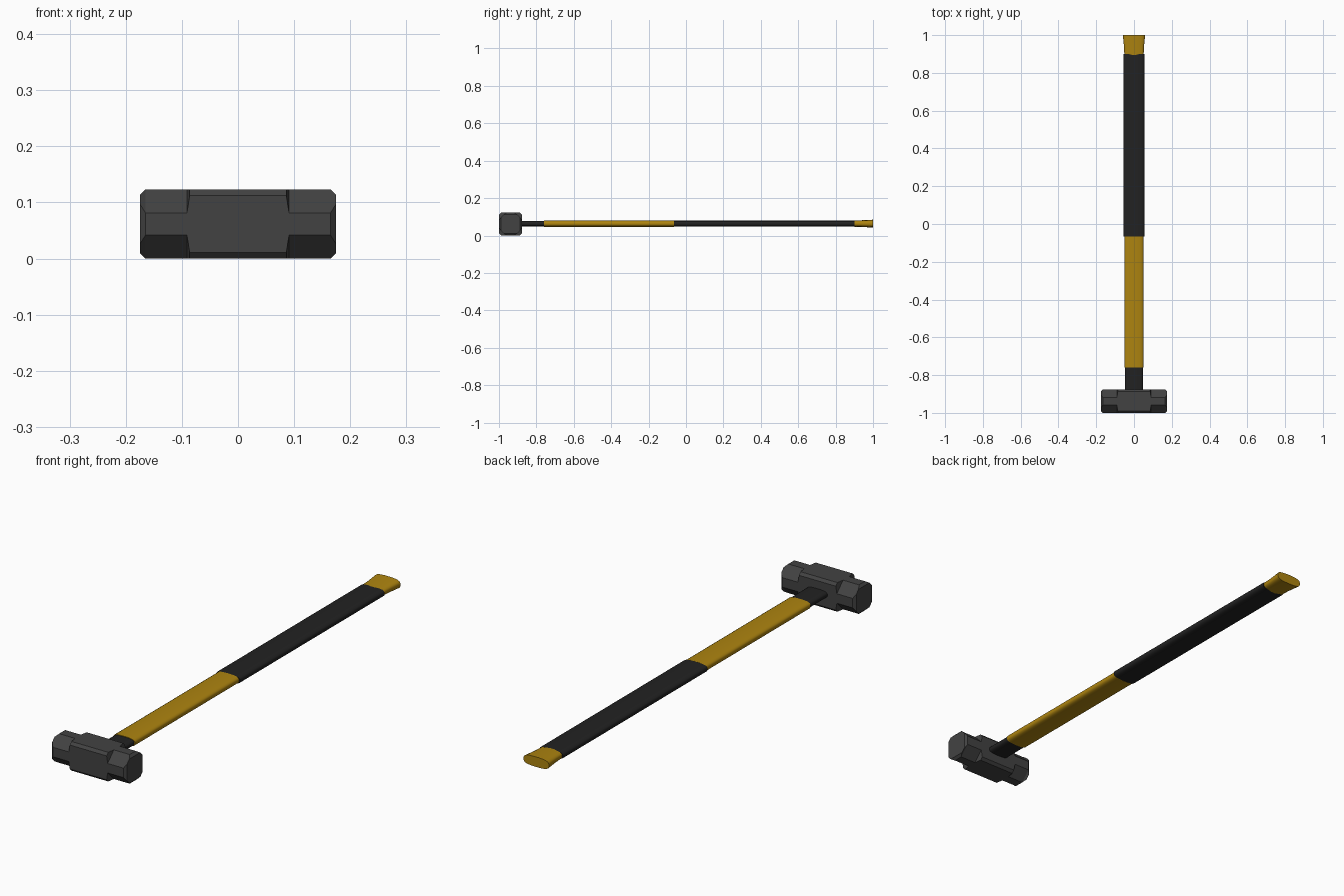
import bpy, bmesh

if "Cube" in bpy.data.objects:
    bpy.data.objects.remove(bpy.data.objects["Cube"])

CZ = 0.0615          # centre height of head and handle
HEAD_Y = -0.9385


def material(name, rgb):
    m = bpy.data.materials.new(name)
    m.diffuse_color = (*rgb, 1)
    m.use_nodes = True
    m.node_tree.nodes["Principled BSDF"].inputs["Base Color"].default_value = m.diffuse_color
    return m


steel = material("dark_steel", (0.055, 0.055, 0.055))
yellow = material("yellow_fibre", (0.42, 0.23, 0.005))
rubber = material("black_rubber", (0.016, 0.016, 0.016))


def loft(name, rings, mat, smooth=False):
    """Skin a list of equal-sized point rings and cap both ends."""
    bm = bmesh.new()
    loops = [[bm.verts.new(p) for p in ring] for ring in rings]
    n = len(loops[0])
    for a, b in zip(loops, loops[1:]):
        for i in range(n):
            j = (i + 1) % n
            bm.faces.new((a[i], a[j], b[j], b[i]))
    bm.faces.new(loops[0])
    bm.faces.new(loops[-1])
    bmesh.ops.recalc_face_normals(bm, faces=bm.faces)
    me = bpy.data.meshes.new(name)
    bm.to_mesh(me)
    bm.free()
    me.materials.append(mat)
    ob = bpy.data.objects.new(name, me)
    bpy.context.collection.objects.link(ob)
    if smooth:
        bpy.ops.object.select_all(action='DESELECT')
        ob.select_set(True)
        bpy.context.view_layer.objects.active = ob
        bpy.ops.object.shade_smooth_by_angle(angle=0.6)
    return ob


def head_ring(x, half, flat):
    """Square section with cut corners; flat is half the flat side."""
    pts = [(half, -flat), (half, flat), (flat, half), (-flat, half),
           (-half, flat), (-half, -flat), (-flat, -half), (flat, -half)]
    return [(x, HEAD_Y + u, CZ + v) for u, v in pts]


# quarter of the flattened oval handle section, mirrored to a full ring
QUARTER = [(1, 0.3), (0.94, 0.6), (0.8, 0.82), (0.58, 0.93), (0.25, 1)]
HALF = QUARTER + [(-u, v) for u, v in reversed(QUARTER)]
OVAL = HALF + [(-u, -v) for u, v in HALF]


def handle_part(name, stations, mat):
    """stations: (y, half width, half thickness)"""
    rings = [[(w * u, y, CZ + 0.002 + h * v) for u, v in OVAL]
             for y, w, h in stations]
    return loft(name, rings, mat, True)


# hammer head: octagonal striking ends stepping out to a square eye block
side = [(0.175, 0.0515, 0.036), (0.165, 0.0615, 0.020),
        (0.091, 0.0615, 0.020), (0.086, 0.0615, 0.0505)]
stations = [(-x, h, f) for x, h, f in side] + side[::-1]
loft("hammer_head", [head_ring(*s) for s in stations], steel)

# handle, from the head to the flared butt
handle_part("handle_collar", [(-0.93, 0.047, 0.015), (-0.76, 0.047, 0.015)], rubber)
handle_part("handle_shaft", [(-0.76, 0.050, 0.017), (-0.065, 0.050, 0.017)], yellow)
handle_part("handle_grip", [(-0.065, 0.055, 0.0165), (0.9, 0.055, 0.0165)], rubber)
handle_part("handle_butt", [(0.895, 0.051, 0.0165), (0.94, 0.053, 0.018),
                            (1.0, 0.059, 0.021)], yellow)
